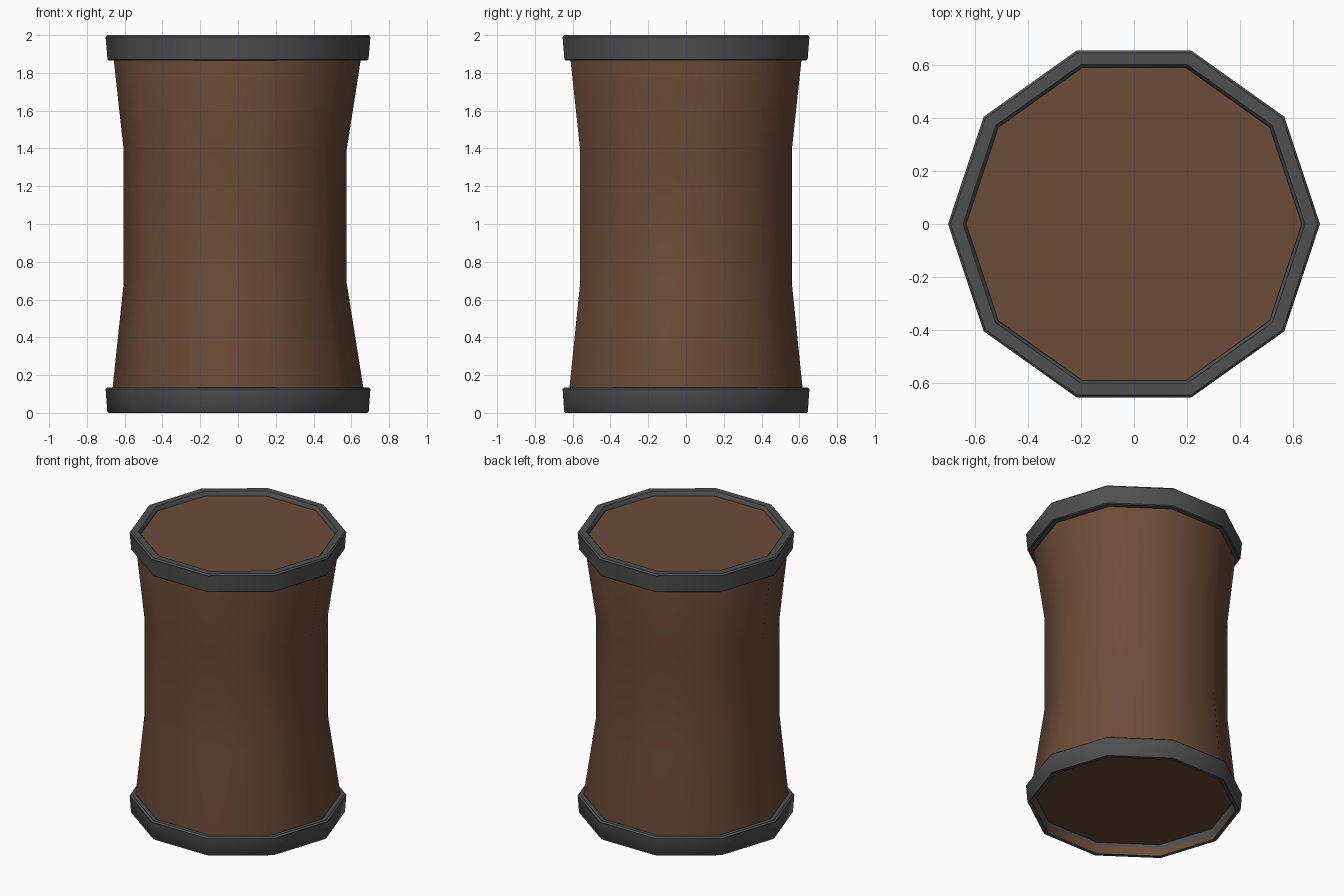
import bpy, bmesh, math

if "Cube" in bpy.data.objects:
    bpy.data.objects.remove(bpy.data.objects["Cube"])

SIDES = 10


def material(name, rgb):
    m = bpy.data.materials.new(name)
    m.diffuse_color = (*rgb, 1)
    m.use_nodes = True
    m.node_tree.nodes["Principled BSDF"].inputs["Base Color"].default_value = m.diffuse_color
    return m


brown = material("brown wood", (0.155, 0.072, 0.041))
gray = material("dark gray metal", (0.08, 0.08, 0.08))


def loft(name, levels, mat, ring=False):
    """Stack ten-sided loops (x radius, y radius, z, x offset); close as a ring or with caps."""
    bm = bmesh.new()
    loops = []
    for rx, ry, z, ox in levels:
        loops.append([bm.verts.new((ox + rx * math.cos(2 * math.pi * i / SIDES),
                                    ry * math.sin(2 * math.pi * i / SIDES), z))
                      for i in range(SIDES)])
    pairs = list(zip(loops, loops[1:]))
    if ring:
        pairs.append((loops[-1], loops[0]))
    else:
        bm.faces.new(loops[0][::-1])
        bm.faces.new(loops[-1])
    for a, b in pairs:
        for i in range(SIDES):
            j = (i + 1) % SIDES
            bm.faces.new((a[i], a[j], b[j], b[i]))
    bmesh.ops.recalc_face_normals(bm, faces=bm.faces[:])
    me = bpy.data.meshes.new(name)
    bm.to_mesh(me)
    bm.free()
    me.materials.append(mat)
    ob = bpy.data.objects.new(name, me)
    bpy.context.collection.objects.link(ob)
    bpy.ops.object.select_all(action='DESELECT')
    ob.select_set(True)
    bpy.context.view_layer.objects.active = ob
    bpy.ops.object.shade_smooth_by_angle(angle=math.radians(40))
    return ob


# Waisted body with a recessed underside
loft("drum_body", [
    (0.655, 0.642, 0.08, 0),
    (0.660, 0.645, 0.004, 0),
    (0.664, 0.649, 0.13, 0),
    (0.590, 0.589, 0.69, -0.015),
    (0.590, 0.589, 1.39, -0.015),
    (0.654, 0.643, 1.87, -0.004),
    (0.640, 0.630, 1.972, 0),
], brown)


# Flared metal bands around both ends
def band(name, profile):
    loft(name, [(r, r * 0.98, z, 0) for r, z in profile], gray, ring=True)


band("top_band", [(0.632, 1.94), (0.632, 1.985), (0.645, 2.0), (0.692, 2.0),
                  (0.701, 1.99), (0.691, 1.872), (0.684, 1.866), (0.645, 1.866)])
band("bottom_band", [(0.650, 0.135), (0.690, 0.135), (0.701, 0.126),
                     (0.692, 0.006), (0.686, 0.0), (0.6605, 0.0)])
